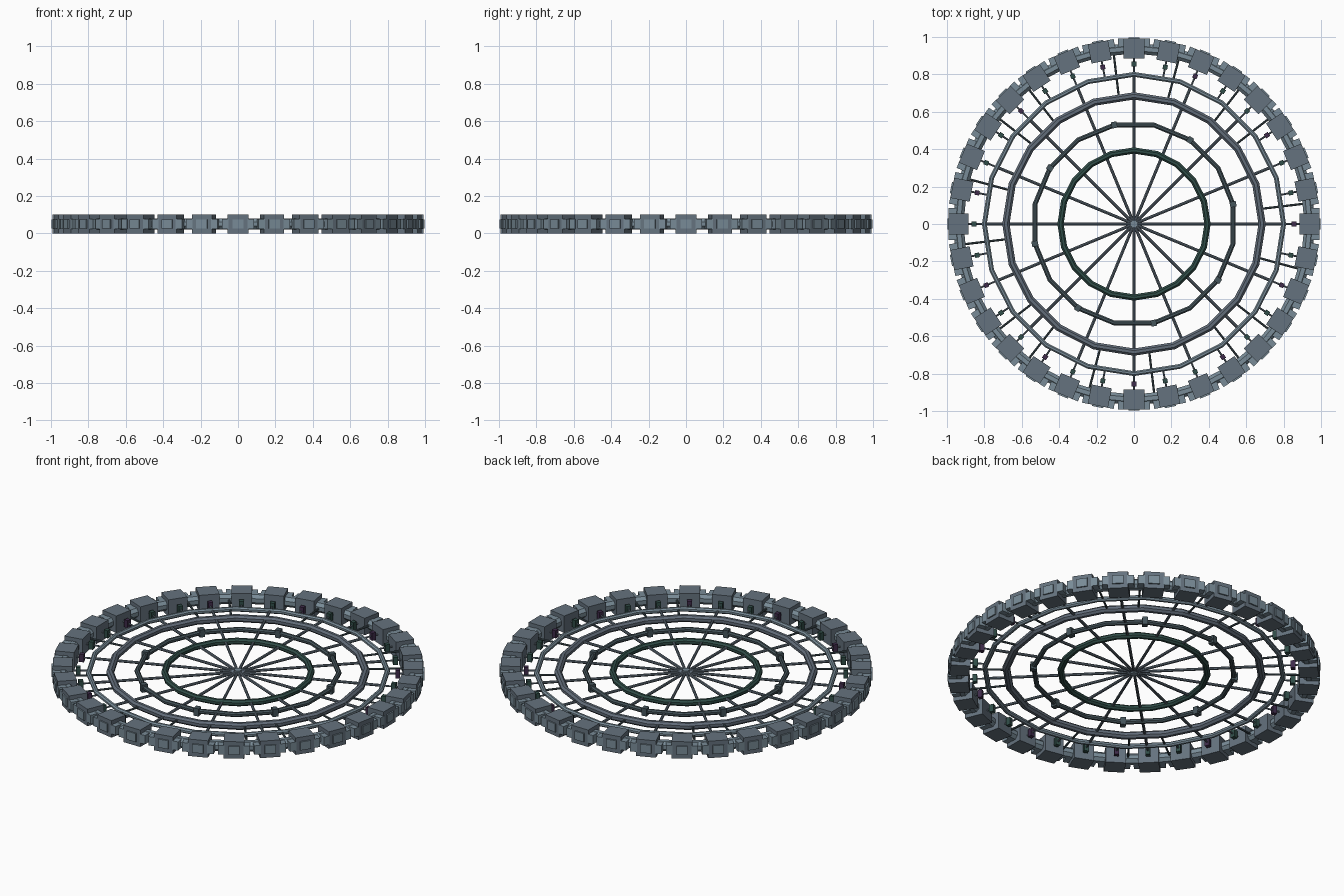
import bpy, bmesh, math
from mathutils import Matrix, Vector

if "Cube" in bpy.data.objects:
    bpy.data.objects.remove(bpy.data.objects["Cube"])

ZC = 0.05  # mid-height of the whole wheel


def material(name, rgb):
    m = bpy.data.materials.new(name)
    m.diffuse_color = (*rgb, 1)
    m.use_nodes = True
    m.node_tree.nodes["Principled BSDF"].inputs["Base Color"].default_value = m.diffuse_color
    return m


STEEL = material("steel", (0.13, 0.17, 0.21))
LIGHT = material("light_steel", (0.19, 0.26, 0.31))
SLATE = material("slate", (0.12, 0.15, 0.19))
DARK = material("dark_steel", (0.06, 0.09, 0.105))
GREEN = material("deep_green", (0.03, 0.075, 0.065))
VIOLET = material("deep_violet", (0.05, 0.025, 0.07))


def finish(name, bm, mat):
    bmesh.ops.recalc_face_normals(bm, faces=bm.faces)
    me = bpy.data.meshes.new(name)
    bm.to_mesh(me)
    bm.free()
    me.materials.append(mat)
    ob = bpy.data.objects.new(name, me)
    bpy.context.collection.objects.link(ob)
    return ob


def ring(name, radius, tube, sides, mat, tube_sides=8, phase=0.0):
    bm = bmesh.new()
    loops = []
    for i in range(sides):
        a = math.radians(phase) + 2 * math.pi * i / sides
        loop = []
        for j in range(tube_sides):
            b = 2 * math.pi * (j + 0.5) / tube_sides
            r = radius + tube * math.cos(b)
            loop.append(bm.verts.new((r * math.cos(a), r * math.sin(a), ZC + tube * math.sin(b))))
        loops.append(loop)
    for i in range(sides):
        p, q = loops[i], loops[(i + 1) % sides]
        for j in range(tube_sides):
            k = (j + 1) % tube_sides
            bm.faces.new((p[j], q[j], q[k], p[k]))
    return finish(name, bm, mat)


def boxes(name, angles, r, tangent, size, mat):
    """Boxes repeated round the wheel; size = radial, tangential, height."""
    bm = bmesh.new()
    for a in angles:
        m = (Matrix.Rotation(math.radians(a), 4, 'Z')
             @ Matrix.Translation((r, tangent, ZC))
             @ Matrix.Diagonal((*size, 1)))
        bmesh.ops.create_cube(bm, size=1, matrix=m)
    return finish(name, bm, mat)


def rods(name, angles, r0, r1, rad, mat, z=ZC):
    """Radial round bars from r0 to r1."""
    bm = bmesh.new()
    for a in angles:
        m = (Matrix.Rotation(math.radians(a), 4, 'Z')
             @ Matrix.Translation(((r0 + r1) / 2, 0, z))
             @ Matrix.Rotation(math.pi / 2, 4, 'Y'))
        bmesh.ops.create_cone(bm, cap_ends=True, segments=8, radius1=rad, radius2=rad,
                              depth=r1 - r0, matrix=m)
    return finish(name, bm, mat)


all32 = [i * 11.25 for i in range(32)]
quarter = [0, 90, 180, 270]

# Concentric rings
ring("outer_ring", 0.94, 0.031, 32, LIGHT)
ring("cable_ring", 0.80, 0.014, 20, LIGHT)
ring("main_ring", 0.685, 0.021, 20, SLATE)
ring("inner_ring", 0.54, 0.014, 16, DARK, phase=11.25)
ring("core_ring", 0.393, 0.018, 20, GREEN)

# Outer modules with side lugs and outward plates
boxes("module", all32, 0.938, 0, (0.105, 0.11, 0.10), STEEL)
boxes("module_plate", all32, 0.992, 0, (0.012, 0.06, 0.05), LIGHT)
for side, s in (("left", 1), ("right", -1)):
    boxes(f"module_lug_{side}", all32, 0.966, s * 0.068, (0.05, 0.036, 0.052), LIGHT)

# Spokes and hub
rods("spoke", [i * 22.5 for i in range(16)], 0.0, 0.80, 0.008, STEEL)
bm = bmesh.new()
bmesh.ops.create_cone(bm, cap_ends=True, segments=16, radius1=0.02, radius2=0.02,
                      depth=0.03, matrix=Matrix.Translation((0, 0, ZC)))
finish("hub", bm, LIGHT)

# Short rods with small coloured couplers behind each module
rods("coupler_rod", all32, 0.79, 0.89, 0.005, STEEL)
boxes("coupler_violet", all32[0::3], 0.855, 0, (0.025, 0.025, 0.045), VIOLET)
boxes("coupler_green", [a for i, a in enumerate(all32) if i % 3], 0.855, 0,
      (0.025, 0.025, 0.045), GREEN)

# Struts between main ring and outer ring
strut_angles = [q + a for q in quarter for a in (6.8, 38, 52, 74.8)]
rods("strut", strut_angles, 0.68, 0.93, 0.006, DARK)

# Clamps on the inner ring
boxes("ring_clamp", [11.25 + 45 * i for i in range(8)], 0.54, 0, (0.034, 0.03, 0.045), DARK)
